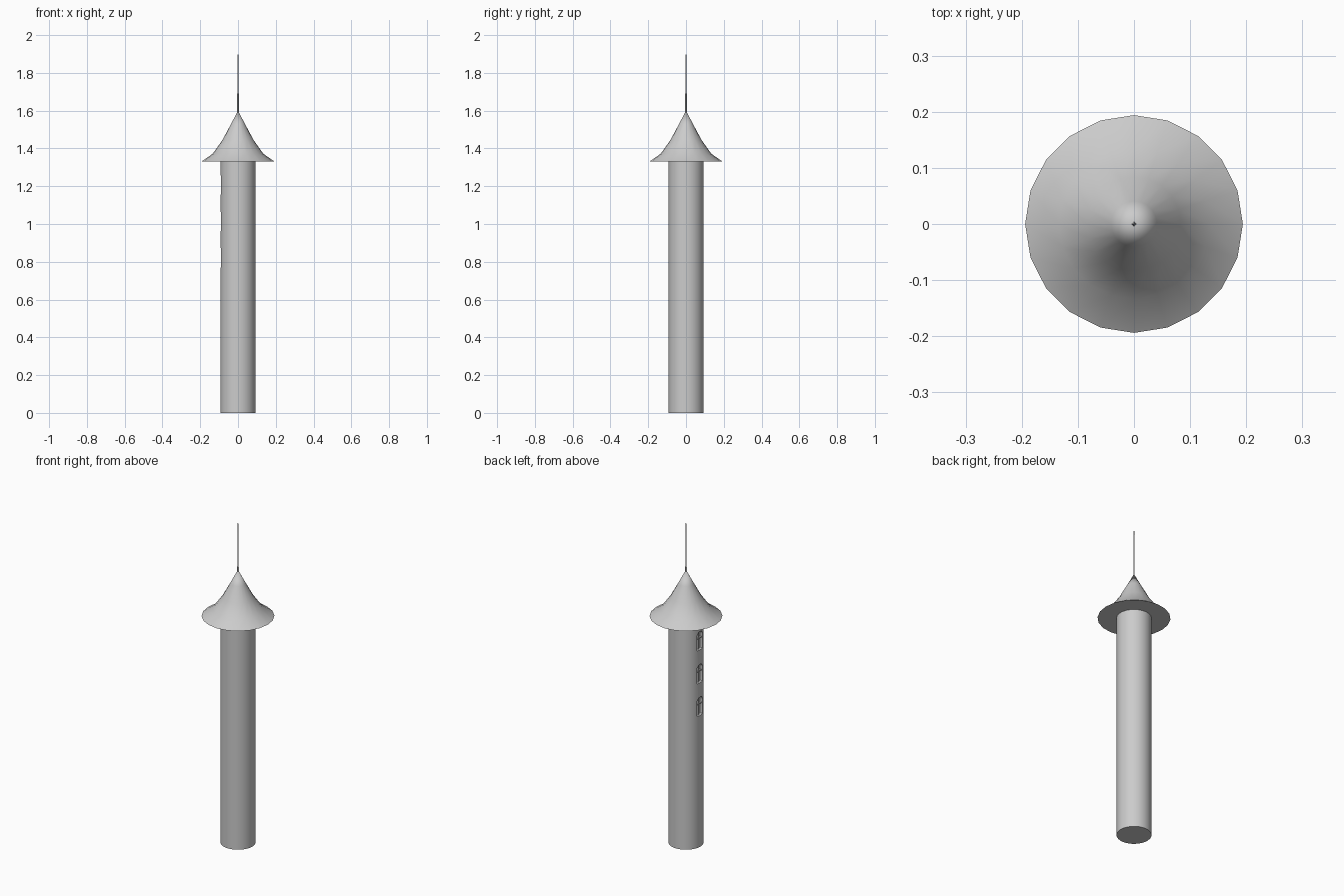
import bpy, bmesh, math

if "Cube" in bpy.data.objects:
    bpy.data.objects.remove(bpy.data.objects["Cube"])

BODY_R = 0.093
EAVES_Z = 1.33


def make_object(name, bm):
    bmesh.ops.recalc_face_normals(bm, faces=bm.faces[:])
    mesh = bpy.data.meshes.new(name)
    bm.to_mesh(mesh)
    bm.free()
    obj = bpy.data.objects.new(name, mesh)
    bpy.context.collection.objects.link(obj)
    return obj


def activate(obj):
    bpy.ops.object.select_all(action='DESELECT')
    obj.select_set(True)
    bpy.context.view_layer.objects.active = obj


def smooth(obj):
    activate(obj)
    bpy.ops.object.shade_smooth_by_angle(angle=math.radians(40))


def lathe(name, profile, sides):
    """Revolve (radius, z) points; a zero radius closes to a tip."""
    bm = bmesh.new()
    rings = []
    for r, z in profile:
        n = sides if r > 0 else 1
        rings.append([bm.verts.new((r * math.cos(2 * math.pi * i / sides),
                                    r * math.sin(2 * math.pi * i / sides), z)) for i in range(n)])
    for a, b in zip(rings, rings[1:]):
        for i in range(sides):
            j = (i + 1) % sides
            bm.faces.new((a[i], a[j], b[0]) if len(b) == 1 else (a[i], a[j], b[j], b[i]))
    for ring in (rings[0], rings[-1]):
        if len(ring) > 1:
            bm.faces.new(ring)
    return make_object(name, bm)


def box(name, x0, x1, w, h, z):
    bm = bmesh.new()
    bmesh.ops.create_cube(bm, size=1)
    for v in bm.verts:
        v.co.x = (x0 + x1) / 2 + v.co.x * (x1 - x0)
        v.co.y *= w
        v.co.z = z + v.co.z * h
    return make_object(name, bm)


def arch_cutter(z, w=0.052, h=0.108, x0=-0.12, x1=-0.074, steps=8):
    """Round-topped window opening, extruded along x."""
    r = w / 2
    outline = [(-r, z - h / 2), (r, z - h / 2)]
    outline += [(r * math.cos(math.pi * i / steps),
                 z + h / 2 - r + r * math.sin(math.pi * i / steps)) for i in range(steps + 1)]
    bm = bmesh.new()
    face = bm.faces.new([bm.verts.new((x0, y, zz)) for y, zz in outline])
    ext = bmesh.ops.extrude_face_region(bm, geom=[face])
    for v in ext['geom']:
        if isinstance(v, bmesh.types.BMVert):
            v.co.x = x1
    cutter = make_object("window_cutter", bm)
    cutter.hide_render = True
    return cutter


# Tower shaft
shaft = lathe("tower_shaft", [(BODY_R, 0), (BODY_R, EAVES_Z)], 32)

# Three recessed windows with crossbars on the left side
for i, z in enumerate((1.21, 1.017, 0.825), 1):
    cutter = arch_cutter(z)
    mod = shaft.modifiers.new("window", 'BOOLEAN')
    mod.operation = 'DIFFERENCE'
    mod.solver = 'EXACT'
    mod.object = cutter
    activate(shaft)
    bpy.ops.object.modifier_apply(modifier=mod.name)
    bpy.data.objects.remove(cutter)
    box(f"window_mullion_{i}", -0.083, -0.073, 0.007, 0.108, z)
    box(f"window_transom_{i}", -0.083, -0.073, 0.052, 0.007, z + 0.01)
smooth(shaft)

# Flared pointed roof
roof = lathe("roof", [(0.194, EAVES_Z), (0.134, 1.372), (0.084, 1.442),
                      (0.041, 1.522), (0, 1.60)], 20)
smooth(roof)

# Needle-like spire
lathe("spire", [(0.0055, 1.57), (0, 2.0)], 4)
